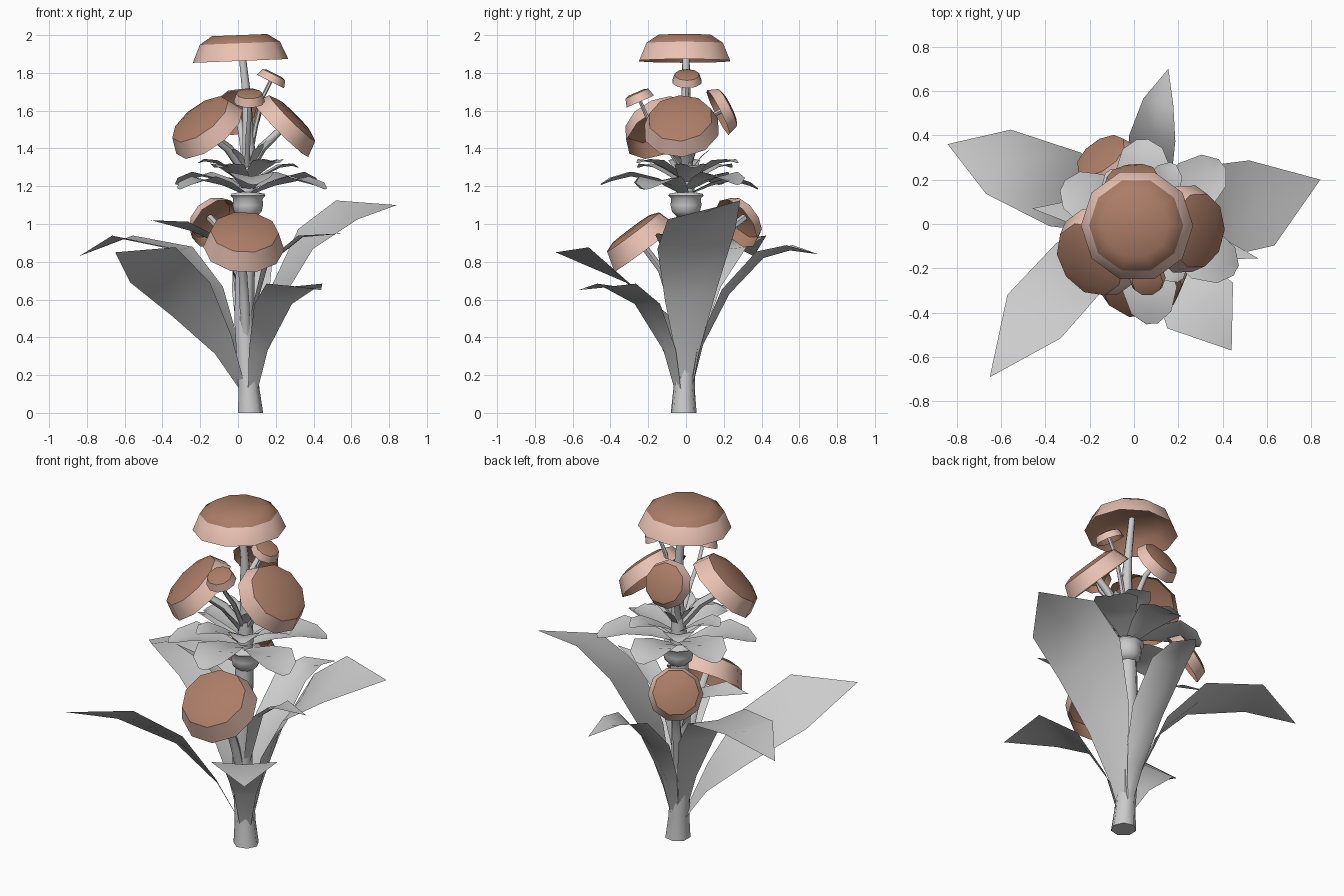
import bpy, bmesh, math
from mathutils import Vector as V

if "Cube" in bpy.data.objects:
    bpy.data.objects.remove(bpy.data.objects["Cube"])


def material(name, rgb):
    m = bpy.data.materials.new(name)
    m.diffuse_color = (*rgb, 1)
    m.use_nodes = True
    m.node_tree.nodes["Principled BSDF"].inputs["Base Color"].default_value = m.diffuse_color
    return m


BROWN = material("cap_brown", (0.41, 0.205, 0.135))
PINK = material("cap_pink", (0.82, 0.54, 0.45))


def finish(bm, name, mats=(), angle=60):
    me = bpy.data.meshes.new(name)
    bm.to_mesh(me)
    bm.free()
    ob = bpy.data.objects.new(name, me)
    bpy.context.collection.objects.link(ob)
    for m in mats:
        me.materials.append(m)
    bpy.ops.object.select_all(action='DESELECT')
    ob.select_set(True)
    bpy.context.view_layer.objects.active = ob
    bpy.ops.object.shade_smooth_by_angle(angle=math.radians(angle))
    return ob


def ring(bm, c, n, r, sides):
    q = V((0, 0, 1)).rotation_difference(n)
    return [bm.verts.new(c + q @ V((r * math.cos(t), r * math.sin(t), 0)))
            for t in (2 * math.pi * i / sides for i in range(sides))]


def bridge(bm, a, b, mat=0):
    n = len(a)
    for i in range(n):
        f = bm.faces.new((a[i], a[(i + 1) % n], b[(i + 1) % n], b[i]))
        f.material_index = mat


def tube(name, pts, sides=7):
    """Tube through points (x, y, z, radius)."""
    bm = bmesh.new()
    p = [V(q[:3]) for q in pts]
    rings = []
    for i, q in enumerate(pts):
        d = p[min(i + 1, len(p) - 1)] - p[max(i - 1, 0)]
        if i == 0 and p[0].z == 0:
            d = V((0, 0, 1))
        rings.append(ring(bm, p[i], d.normalized(), q[3], sides))
    for a, b in zip(rings, rings[1:]):
        bridge(bm, a, b)
    bm.faces.new(rings[0][::-1])
    bm.faces.new(rings[-1])
    return finish(bm, name)


def cap(name, c, n, R, dome, depth, sides=10):
    """Hollow mushroom-like flower head; c is the middle of the brown disc edge."""
    c, n = V(c), V(n).normalized()
    bm = bmesh.new()
    prof = [(0.58, dome), (0.84, 0), (1, -depth), (0.82, -0.04), (0.5, dome - 0.04)]
    rings = [ring(bm, c + n * h * R, n, r * R, sides) for r, h in prof]
    for i, m in enumerate((0, 1, 0, 0)):
        bridge(bm, rings[i + 1], rings[i], m)
    bm.faces.new(rings[0])
    bm.faces.new(rings[-1][::-1])
    return finish(bm, name, (BROWN, PINK), 42)


def leaf(name, mid, widths, fold=0.15, tilt=0.0):
    """Leaf sheet: midline points, half width at each, raised edges."""
    bm = bmesh.new()
    p = [V(q) for q in mid]
    rows = []
    for i, w in enumerate(widths):
        d = p[min(i + 1, len(p) - 1)] - p[max(i - 1, 0)]
        h = V((d.x, d.y, 0)).normalized()
        side = V((-h.y, h.x, tilt))
        up = d.cross(side).normalized()
        if w == 0:
            rows.append([bm.verts.new(p[i])] * 3)
        else:
            rows.append([bm.verts.new(p[i] + side * w * s + up * w * fold * abs(s))
                         for s in (1, 0, -1)])
    for a, b in zip(rows, rows[1:]):
        for k in (0, 1):
            vs = list(dict.fromkeys((a[k], b[k], b[k + 1], a[k + 1])))
            bm.faces.new(vs[::-1])
    return finish(bm, name)


# main stem, tapering upward to the top head
tube("main_stem", [(0.063, -0.012, 0, 0.07), (0.055, -0.01, 0.13, 0.058), (0.03, 0, 0.5, 0.055),
                   (0.045, 0, 1.1, 0.05), (0.055, 0, 1.38, 0.036), (0.045, 0, 1.68, 0.024),
                   (0.015, 0, 1.95, 0.018)])
# swollen collar under the leaf whorl
tube("stem_collar", [(0.05, 0, z, r) for z, r in
                     ((1.04, 0.05), (1.065, 0.075), (1.1, 0.083), (1.135, 0.08),
                      (1.15, 0.095), (1.16, 0.09), (1.17, 0.04))], 9)

# flower heads: name, disc centre, facing, rim radius, rim depth
caps = [("top", (0.01, -0.007, 1.957), (-0.04, 0, 1), 0.253, 0.37),
        ("right", (0.287, -0.03, 1.56), (0.7, -0.08, 0.7), 0.205, 0.42),
        ("left", (-0.2, -0.16, 1.555), (-0.55, -0.4, 0.73), 0.213, 0.42),
        ("back", (-0.01, 0.22, 1.615), (-0.12, 0.9, 0.45), 0.135, 0.42),
        ("small_front", (0.06, -0.26, 1.69), (0, -0.4, 0.92), 0.083, 0.55),
        ("small_right", (0.19, 0.005, 1.79), (0.45, 0, 0.9), 0.08, 0.5),
        ("low_front", (0.035, -0.28, 0.957), (0.04, -0.6, 0.8), 0.215, 0.5),
        ("low_back", (-0.15, 0.31, 1.035), (-0.5, 0.68, 0.52), 0.15, 0.42)]
for name, c, n, R, depth in caps:
    cap(name + "_flower_head", c, n, R, 0.17 if name == "top" else 0.09, depth)
    if name == "top":
        continue
    # curved stalk running into the underside of each head
    low = name.startswith("low")
    e, d = V(c), V(n).normalized()
    a = V((0.045, 0, 0.3 if low else 1.26))
    b = e - d * (0.25 if low else 0.13)
    m = a.lerp(b, 0.55) + V((0, 0, 0.03))
    r = 0.026 if low else 0.09 * R + 0.006
    tube(name + "_stalk", [(*a, r), (*m, r), (*b, r * 0.85), (*e, r * 0.75)], 6)

# large lower leaves
leaf("right_leaf", [(.06, 0, .04), (.12, .01, .3), (.21, .03, .62), (.37, .06, .91), (.58, .1, 1.06), (.84, .2, 1.1)],
     [.02, .06, .14, .21, .2, 0], 0.08, 0.25)
leaf("back_left_leaf", [(.03, 0, .12), (-.03, .03, .38), (-.14, .08, .66), (-.32, .16, .86), (-.61, .28, .92),
                        (-.84, .36, .83)], [.02, .06, .12, .18, .155, 0], 0.12)
leaf("front_left_leaf", [(.03, -.02, .12), (-.08, -.09, .36), (-.25, -.2, .6), (-.45, -.42, .78), (-.65, -.69, .85)],
     [.02, .08, .15, .155, 0], 0.03, 0.6)
leaf("front_right_leaf", [(.07, -.03, .05), (.11, -.09, .33), (.19, -.21, .57), (.3, -.37, .67), (.44, -.57, .65)],
     [.02, .06, .12, .18, 0], 0.08)
leaf("back_leaf", [(.06, .03, .12), (.06, .09, .36), (.07, .23, .63), (.085, .41, .82), (.11, .55, .86),
                   (.155, .7, .84)], [.02, .06, .1, .105, .07, 0], 0.4)
# narrow middle leaves
leaf("narrow_right_leaf", [(.06, -.01, .45), (.15, -.04, .78), (.34, -.1, .93), (.56, -.155, .95)],
     [.02, .05, .065, 0])
leaf("narrow_left_leaf", [(.03, 0, .6), (-.09, .03, .9), (-.26, .05, .98), (-.46, .07, 1.02)],
     [.02, .05, .06, 0], 0.15, 0.4)


# upper whorls: angle, length, then arch of heights and widths
def whorl(name, items, heights, widths, fold):
    for i, (deg, L) in enumerate(items):
        t = math.radians(deg)
        z = 0.012 * (-1) ** i
        mid = [(0.05 + math.cos(t) * L * f, math.sin(t) * L * f, h + z)
               for f, h in zip((0.06, 0.35, 0.65, 0.88, 1), heights)]
        leaf(f"{name}_{i + 1}", mid, widths, fold)


whorl("lower_whorl_leaf", [(-86, .45), (-27, .46), (38, .44), (92, .38), (155, .41), (212, .42)],
      (1.17, 1.215, 1.24, 1.215, 1.195), (.03, .08, .123, .09, .025), 0.2)
whorl("middle_whorl_leaf", [(-58, .3), (8, .27), (65, .3), (125, .29), (183, .26), (240, .29)],
      (1.22, 1.27, 1.31, 1.32, 1.31), (.025, .06, .085, .06, .015), 0.2)
whorl("inner_whorl_leaf", [(20 + 72 * k, .13) for k in range(5)],
      (1.27, 1.32, 1.37, 1.395, 1.41), (.012, .02, .028, .02, .005), 0.12)
